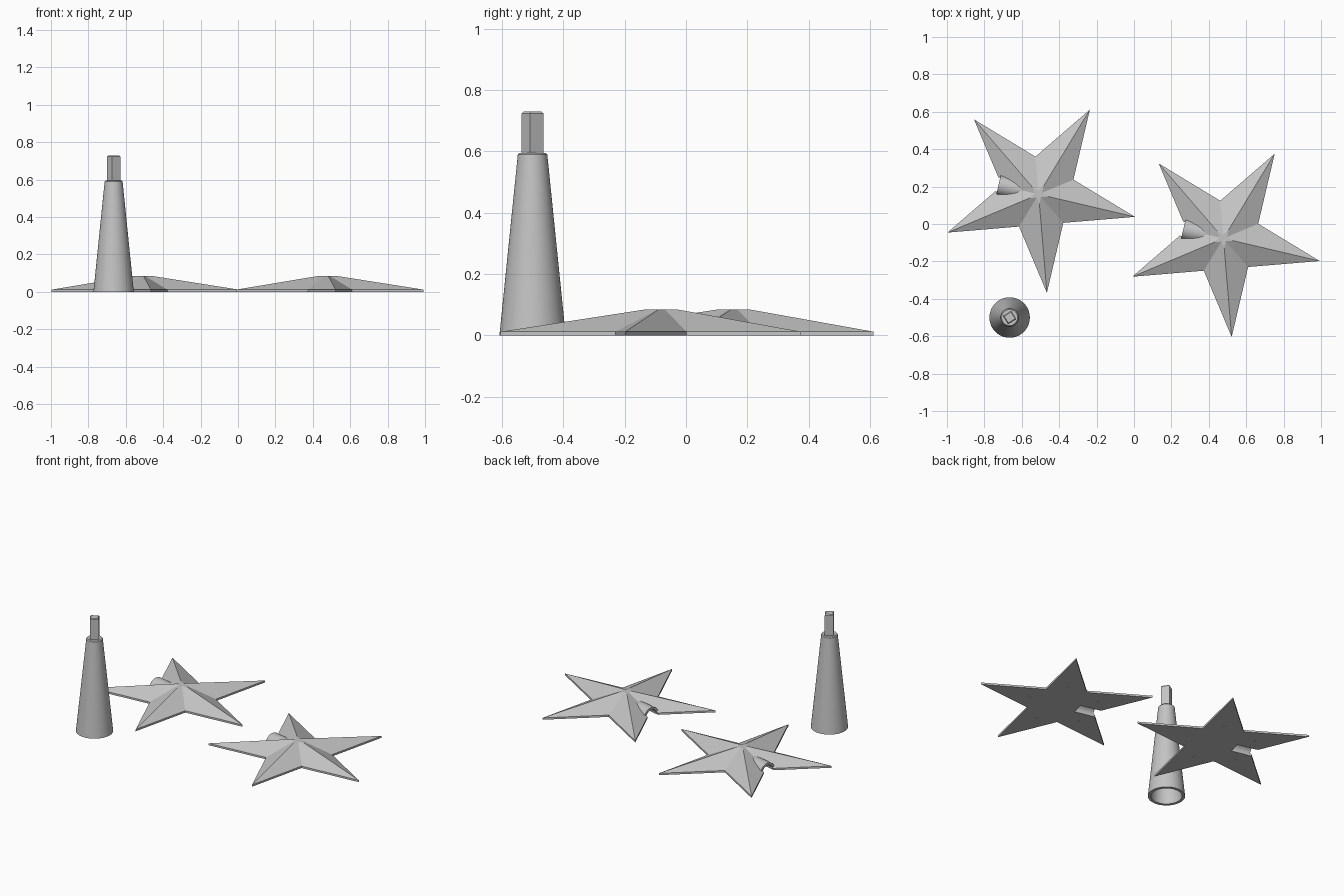
import bpy, bmesh
from math import sin, cos, pi, radians

cube = bpy.data.objects.get("Cube")
if cube:
    bpy.data.objects.remove(cube, do_unlink=True)

grey = bpy.data.materials.new("light_grey")
grey.use_nodes = True
colour = (0.55, 0.55, 0.55, 1)
grey.diffuse_color = colour
grey.node_tree.nodes["Principled BSDF"].inputs["Base Color"].default_value = colour

TURN = radians(166.8)


def add_object(name, bm, location=(0, 0, 0), turn=0.0):
    bmesh.ops.recalc_face_normals(bm, faces=bm.faces)
    mesh = bpy.data.meshes.new(name)
    bm.to_mesh(mesh)
    bm.free()
    mesh.materials.append(grey)
    ob = bpy.data.objects.new(name, mesh)
    ob.location = location
    ob.rotation_euler.z = turn
    bpy.context.collection.objects.link(ob)
    return ob


def smooth(ob):
    bpy.ops.object.select_all(action='DESELECT')
    ob.select_set(True)
    bpy.context.view_layer.objects.active = ob
    bpy.ops.object.shade_smooth_by_angle(angle=radians(30))


def skin(bm, rings, closed=False):
    """Join rings of points with quads, capping or closing the ends."""
    loops = [[bm.verts.new(p) for p in ring] for ring in rings]
    n = len(loops[0])
    pairs = list(zip(loops, loops[1:]))
    if closed:
        pairs.append((loops[-1], loops[0]))
    else:
        bm.faces.new(loops[0])
        bm.faces.new(loops[-1])
    for a, b in pairs:
        for i in range(n):
            j = (i + 1) % n
            bm.faces.new((a[i], a[j], b[j], b[i]))


def circle(r, z, n, start=0.0):
    return [(r * cos(start + 2 * pi * i / n), r * sin(start + 2 * pi * i / n), z)
            for i in range(n)]


def star_ring(scale, z):
    # a valley lies along local +x, points alternate every 36 degrees
    return [((0.529 if i % 2 else 0.202) * scale * cos(i * pi / 5),
             (0.529 if i % 2 else 0.202) * scale * sin(i * pi / 5), z)
            for i in range(10)]


def add_star(side, location):
    # faceted body with a small flat crown
    bm = bmesh.new()
    skin(bm, [star_ring(1, 0), star_ring(1, 0.012), star_ring(0.1, 0.085)])
    star = add_object(side + "_star", bm, location, TURN)

    # cutter: peg tunnel and pin holes under the points
    bm = bmesh.new()
    skin(bm, [[(x, 0.041 * cos(2 * pi * i / 32), 0.041 * sin(2 * pi * i / 32))
               for i in range(32)] for x in (0.1, 0.26)])
    for k in range(5):
        a = pi / 5 + k * 2 * pi / 5
        skin(bm, [[(x + 0.21 * cos(a), y + 0.21 * sin(a), z) for x, y, z in circle(0.005, z, 8)]
                  for z in (-0.01, 0.02)])
    cutter = add_object(side + "_star_cutter", bm, location, TURN)
    cutter.hide_render = True
    cutter.hide_set(True)
    cut = star.modifiers.new("holes", 'BOOLEAN')
    cut.operation = 'DIFFERENCE'
    cut.solver = 'EXACT'
    cut.object = cutter

    # half-round sleeve over the tunnel
    bm = bmesh.new()
    arc = [pi * i / 24 for i in range(25)]
    section = [(0.055 * cos(a), 0.055 * sin(a)) for a in arc]
    section += [(0.04 * cos(a), 0.04 * sin(a)) for a in reversed(arc)]
    skin(bm, [[(x, y, z) for y, z in section] for x in (0.085, 0.22)])
    smooth(add_object(side + "_star_sleeve", bm, location, TURN))


add_star("right", (-0.51, 0.159, 0))
add_star("left", (0.478, -0.077, 0))

# hollow tapered stand
STAND = (-0.665, -0.5, 0)
bm = bmesh.new()
profile = [(0.09, 0), (0.108, 0), (0.048, 0.59), (0.043, 0.595),
           (0.002, 0.595), (0.002, 0.56), (0.032, 0.56)]
skin(bm, [circle(r, z, 64) for r, z in profile], closed=True)
smooth(add_object("stand", bm, STAND))

# square peg with a chamfered top
bm = bmesh.new()
skin(bm, [circle(r, z, 4) for r, z in ((0.037, 0.58), (0.037, 0.723), (0.03, 0.729))])
add_object("stand_peg", bm, STAND, radians(-13))
